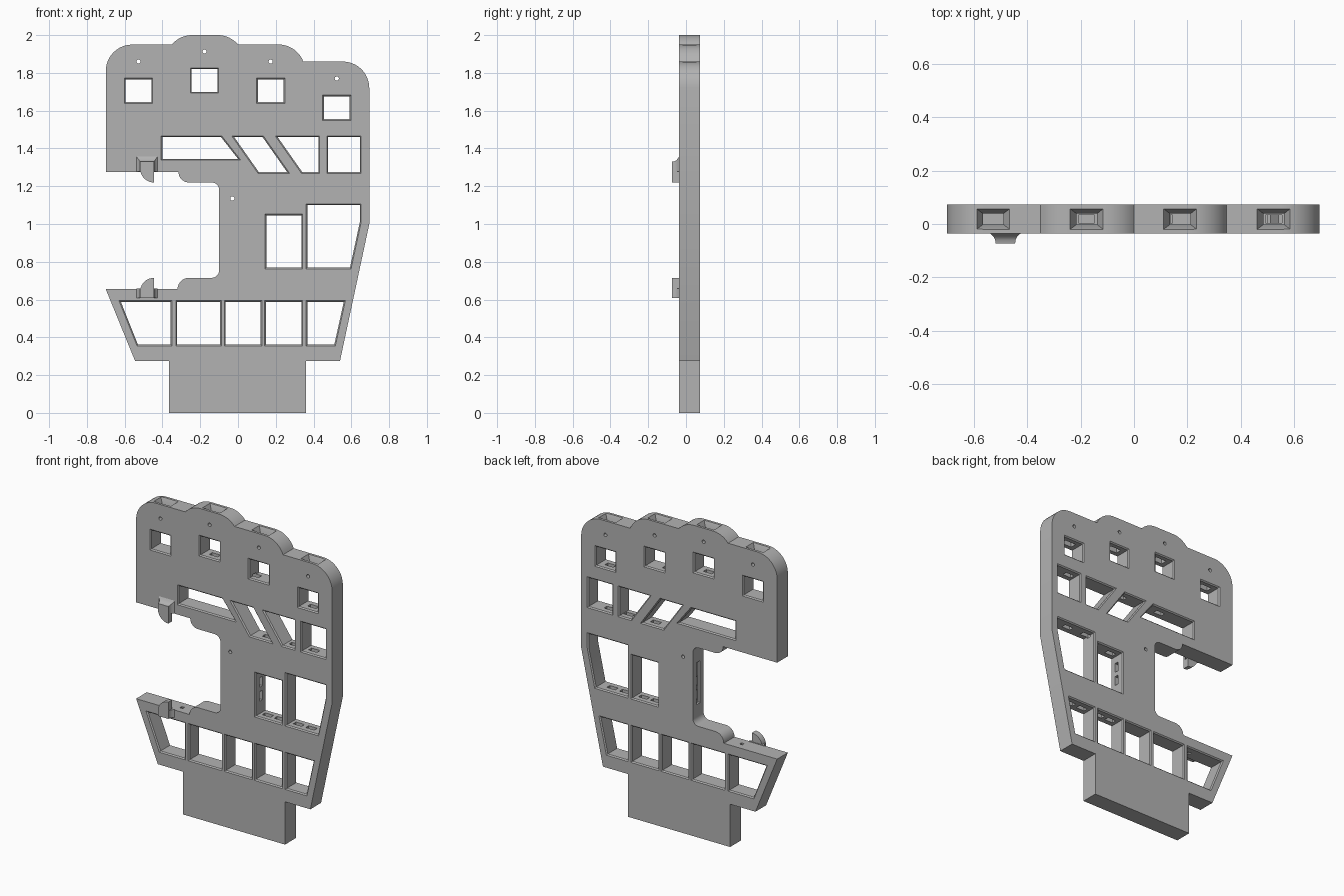
import bpy, bmesh, math
from mathutils import Vector

cube = bpy.data.objects.get("Cube")
if cube:
    bpy.data.objects.remove(cube, do_unlink=True)

FRONT, BACK, CHAMFER = -0.036, 0.073, 0.007
MID = (FRONT + BACK) / 2

grey = bpy.data.materials.new("plain grey")
grey.use_nodes = True
colour = (0.45, 0.45, 0.45, 1)
grey.diffuse_color = colour
grey.node_tree.nodes["Principled BSDF"].inputs["Base Color"].default_value = colour


def solid(name, rings):
    """Skin a stack of equal rings and cap both ends."""
    bm = bmesh.new()
    loops = [[bm.verts.new(p) for p in ring] for ring in rings]
    n = len(loops[0])
    for a, b in zip(loops, loops[1:]):
        for i in range(n):
            j = (i + 1) % n
            bm.faces.new((a[i], a[j], b[j], b[i]))
    bm.faces.new(loops[0])
    bm.faces.new(loops[-1])
    bmesh.ops.recalc_face_normals(bm, faces=bm.faces)
    mesh = bpy.data.meshes.new(name)
    bm.to_mesh(mesh)
    bm.free()
    mesh.materials.append(grey)
    ob = bpy.data.objects.new(name, mesh)
    bpy.context.collection.objects.link(ob)
    return ob


def arc(cx, cz, r, start, end, steps=10):
    angles = [math.radians(start + (end - start) * i / steps) for i in range(steps + 1)]
    return [(cx + r * math.cos(a), cz + r * math.sin(a)) for a in angles]


def at_y(points, y):
    return [(x, y, z) for x, z in points]


def rect(x0, x1, z0, z1):
    return [(x0, z0), (x1, z0), (x1, z1), (x0, z1)]


def grow(points, d):
    """Offset a polygon outwards with mitred corners."""
    pts = [Vector(p) for p in points]
    area = sum(pts[i - 1].x * pts[i].y - pts[i].x * pts[i - 1].y for i in range(len(pts)))
    sign = 1 if area > 0 else -1
    out = []
    for i, p in enumerate(pts):
        a = (p - pts[i - 1]).normalized()
        b = (pts[(i + 1) % len(pts)] - p).normalized()
        na, nb = Vector((a.y, -a.x)) * sign, Vector((b.y, -b.x)) * sign
        out.append(tuple(p + (na + nb) * d / (1 + na.dot(nb))))
    return out


def cut(target, cutter):
    mod = target.modifiers.new("cut", "BOOLEAN")
    mod.operation, mod.solver, mod.object = "DIFFERENCE", "EXACT", cutter
    bpy.context.view_layer.objects.active = target
    bpy.ops.object.modifier_apply(modifier=mod.name)
    bpy.data.objects.remove(cutter, do_unlink=True)


def window(points):
    wide, out = grow(points, CHAMFER + 0.01), 0.01
    return solid("window_cutter", [
        at_y(wide, FRONT - out), at_y(points, FRONT + CHAMFER),
        at_y(points, BACK - CHAMFER), at_y(wide, BACK + out)])


def slot(x, z0, z1, w=0.06, d=0.03):
    return solid("slot_cutter", [at_y(rect(x - w / 2, x + w / 2, z0, z1), MID + s * d / 2)
                                 for s in (-1, 1)])


# Hand-shaped plate
outline = (
    arc(-0.56, 1.81, 0.14, 180, 90)
    + arc(-0.243, 1.86, 0.14, 140, 90) + arc(-0.107, 1.86, 0.14, 90, 40)
    + arc(0.215, 1.81, 0.14, 90, 21) + arc(0.555, 1.72, 0.14, 90, 0)
    + [(0.695, 1.0), (0.54, 0.275), (0.36, 0.275), (0.36, 0), (-0.365, 0),
       (-0.365, 0.275), (-0.545, 0.275), (-0.7, 0.655)]
    + arc(-0.26, 0.655, 0.06, 180, 90) + arc(-0.14, 0.755, 0.04, -90, 0)
    + arc(-0.14, 1.18, 0.04, 0, 90) + arc(-0.26, 1.275, 0.055, 270, 180)
    + [(-0.7, 1.275)])
plate = solid("hand_plate", [at_y(outline, FRONT), at_y(outline, BACK)])

# Finger windows, pin holes, and funnelled slots from the fingertips
for x, base, top in ((-0.527, 1.645, 1.95), (-0.177, 1.7, 2.0),
                     (0.173, 1.645, 1.95), (0.523, 1.555, 1.86)):
    cut(plate, window(rect(x - 0.068, x + 0.068, base, base + 0.12)))
    cut(plate, slot(x, base + 0.1, top + 0.01, 0.076, 0.04))
    cut(plate, solid("funnel_cutter", [
        [(x + sx * w, MID + sy * d, z) for sx, sy in ((-1, -1), (1, -1), (1, 1), (-1, 1))]
        for w, d, z in ((0.064, 0.04, top + 0.004), (0.038, 0.02, top - 0.045))]))
for x, z in ((-0.527, 1.86), (-0.177, 1.913), (0.173, 1.86), (0.523, 1.77), (-0.03, 1.135)):
    hole = arc(x, z, 0.011, 0, 345, 23)
    cut(plate, solid("pin_cutter", [at_y(hole, FRONT - 0.01), at_y(hole, BACK + 0.01)]))

# Palm windows: upper row, middle pair, lower row
for points in (
        [(-0.4, 1.345), (0, 1.345), (-0.09, 1.46), (-0.4, 1.46)],
        [(0.11, 1.275), (0.26, 1.275), (0.13, 1.46), (-0.02, 1.46)],
        [(0.34, 1.275), (0.425, 1.275), (0.425, 1.46), (0.21, 1.46)],
        rect(0.477, 0.645, 1.275, 1.46),
        rect(0.15, 0.335, 0.77, 1.045),
        [(0.368, 0.77), (0.593, 0.77), (0.645, 1.01), (0.645, 1.1), (0.368, 1.1)],
        [(-0.53, 0.362), (-0.357, 0.362), (-0.357, 0.588), (-0.62, 0.588)],
        rect(-0.322, -0.095, 0.362, 0.588),
        rect(-0.065, 0.12, 0.362, 0.588),
        rect(0.148, 0.335, 0.362, 0.588),
        [(0.368, 0.362), (0.51, 0.362), (0.56, 0.588), (0.368, 0.588)]):
    cut(plate, window(points))

# Cord channels between the rows of windows
for x, z0, z1 in ((-0.177, 1.45, 1.71), (0.115, 1.45, 1.655), (0.523, 1.45, 1.565),
                  (0.2, 1.035, 1.285), (0.39, 1.09, 1.285), (0.53, 1.09, 1.285),
                  (0.2, 0.58, 0.78), (0.285, 0.58, 0.78), (0.42, 0.58, 0.78),
                  (0.51, 0.58, 0.78)):
    cut(plate, slot(x, z0, z1))
cut(plate, slot(-0.41, 0.58, 0.67, 0.02, 0.02))
for z in (0.88, 0.97):
    cut(plate, solid("side_slot", [at_y(rect(-0.11, 0.16, z - 0.03, z + 0.03), MID + s * 0.015)
                                   for s in (-1, 1)]))
cut(plate, solid("side_recess", [at_y(rect(-0.12, -0.085, 0.83, 1.1), MID + s * 0.02)
                                 for s in (-1, 1)]))

# Hooks on the front, with flared roots
OUT = -0.073
parts = [plate]
for label, tip, flip, far, slope in (("upper", 1.22, 1, 1.33, 0.028), ("lower", 0.715, -1, 0.607, 0)):
    curve = arc(-0.445, tip + flip * 0.073, 0.073, 180, 180 + flip * 90)
    profile = curve + [(-0.445, far), (-0.518, far)]
    parts.append(solid(label + "_hook", [at_y(profile, OUT), at_y(profile, FRONT + 0.002)]))
    edge = tip + flip * 0.057
    rings = []
    for y, t in ((OUT, 0), (-0.06, 0.08), (-0.05, 0.3), (-0.042, 0.65), (FRONT, 1), (FRONT + 0.005, 1)):
        w = 0.0365 + 0.02 * t
        rings.append(at_y(rect(-0.4815 - w, -0.4815 + w, edge, far + slope * t), y))
    parts.append(solid(label + "_hook_root", rings))

# Smooth the curved walls and keep edges crisp
bpy.ops.object.select_all(action="DESELECT")
for ob in parts:
    ob.select_set(True)
bpy.context.view_layer.objects.active = plate
bpy.ops.object.shade_smooth_by_angle(angle=math.radians(25))
